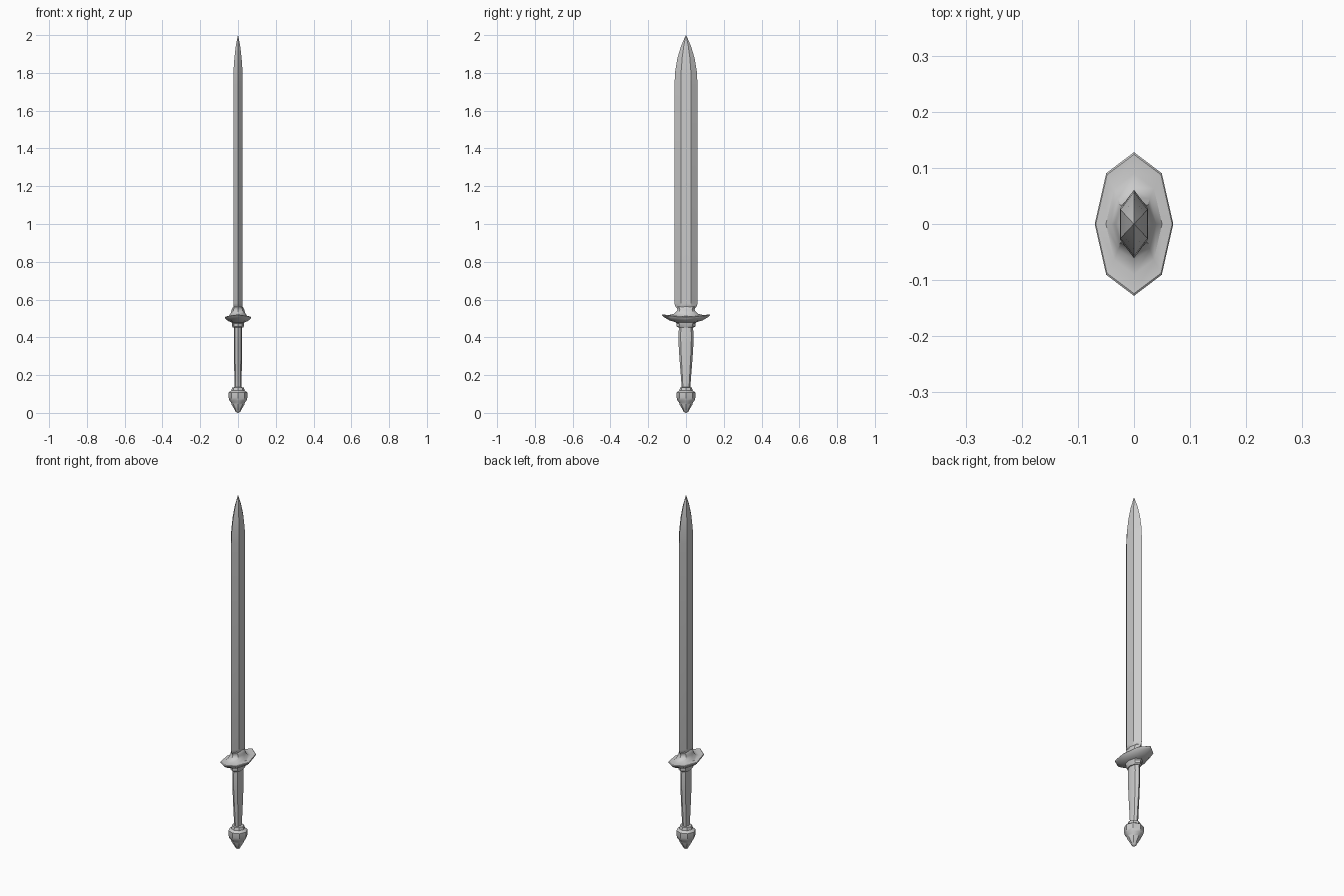
import bpy, bmesh, math

OCT = [(math.cos(i * math.pi / 4), math.sin(i * math.pi / 4)) for i in range(8)]
# Blade section: flat faces, bevelled to two cutting edges
BLADE = [(1, 0), (1, .45), (0, 1), (-1, .45), (-1, 0), (-1, -.45), (0, -1), (1, -.45)]


def loft(name, section, rings, angle=35):
    """Skin rings of (half x, half y, z, optional lift of the y ends)."""
    bm = bmesh.new()
    loops = []
    for rx, ry, z, *lift in rings:
        up = lift[0] if lift else 0
        loops.append([bm.verts.new((rx * u, ry * v, z + up * v * v)) for u, v in section])
    n = len(section)
    for a, b in zip(loops, loops[1:]):
        for i in range(n):
            j = (i + 1) % n
            bm.faces.new((a[i], a[j], b[j], b[i]))
    bm.faces.new(loops[0][::-1])
    bm.faces.new(loops[-1])
    bmesh.ops.remove_doubles(bm, verts=bm.verts, dist=1e-5)
    bmesh.ops.recalc_face_normals(bm, faces=bm.faces)
    me = bpy.data.meshes.new(name)
    bm.to_mesh(me)
    bm.free()
    ob = bpy.data.objects.new(name, me)
    bpy.context.collection.objects.link(ob)
    bpy.ops.object.select_all(action='DESELECT')
    ob.select_set(True)
    bpy.context.view_layer.objects.active = ob
    bpy.ops.object.shade_smooth_by_angle(angle=math.radians(angle))
    return ob


# Blade with rounded shoulders and a curved point
loft("blade", BLADE, [
    (.020, .050, .555), (.024, .058, .567), (.025, .061, .58),
    (.025, .061, 1.74), (.024, .057, 1.81), (.019, .045, 1.88),
    (.012, .027, 1.94), (.0005, .001, 2.0)])

# Dished guard rising into the blade collar
loft("guard", OCT, [
    (.030, .050, .478), (.050, .088, .485, .005), (.066, .120, .497, .012),
    (.070, .128, .505, .014), (.068, .124, .508, .013),
    (.050, .090, .512, .006), (.040, .064, .525), (.035, .048, .540),
    (.032, .046, .550), (.027, .052, .560), (.020, .050, .566)])

# Collar under the guard
loft("grip_collar", OCT, [
    (.027, .042, .452), (.031, .049, .458), (.031, .049, .472),
    (.034, .055, .478), (.034, .055, .488)])

# Tapered oval grip
loft("grip", OCT, [
    (.018, .022, .12), (.019, .026, .18), (.021, .034, .28),
    (.022, .039, .36), (.022, .040, .42), (.021, .036, .46)])

# Pommel
loft("pommel", OCT, [
    (.001, .001, 0), (.012, .012, .006), (.018, .018, .018),
    (.034, .034, .044), (.036, .036, .054), (.045, .045, .064),
    (.050, .050, .082), (.050, .050, .108), (.035, .035, .118),
    (.031, .031, .134), (.020, .022, .136)])
